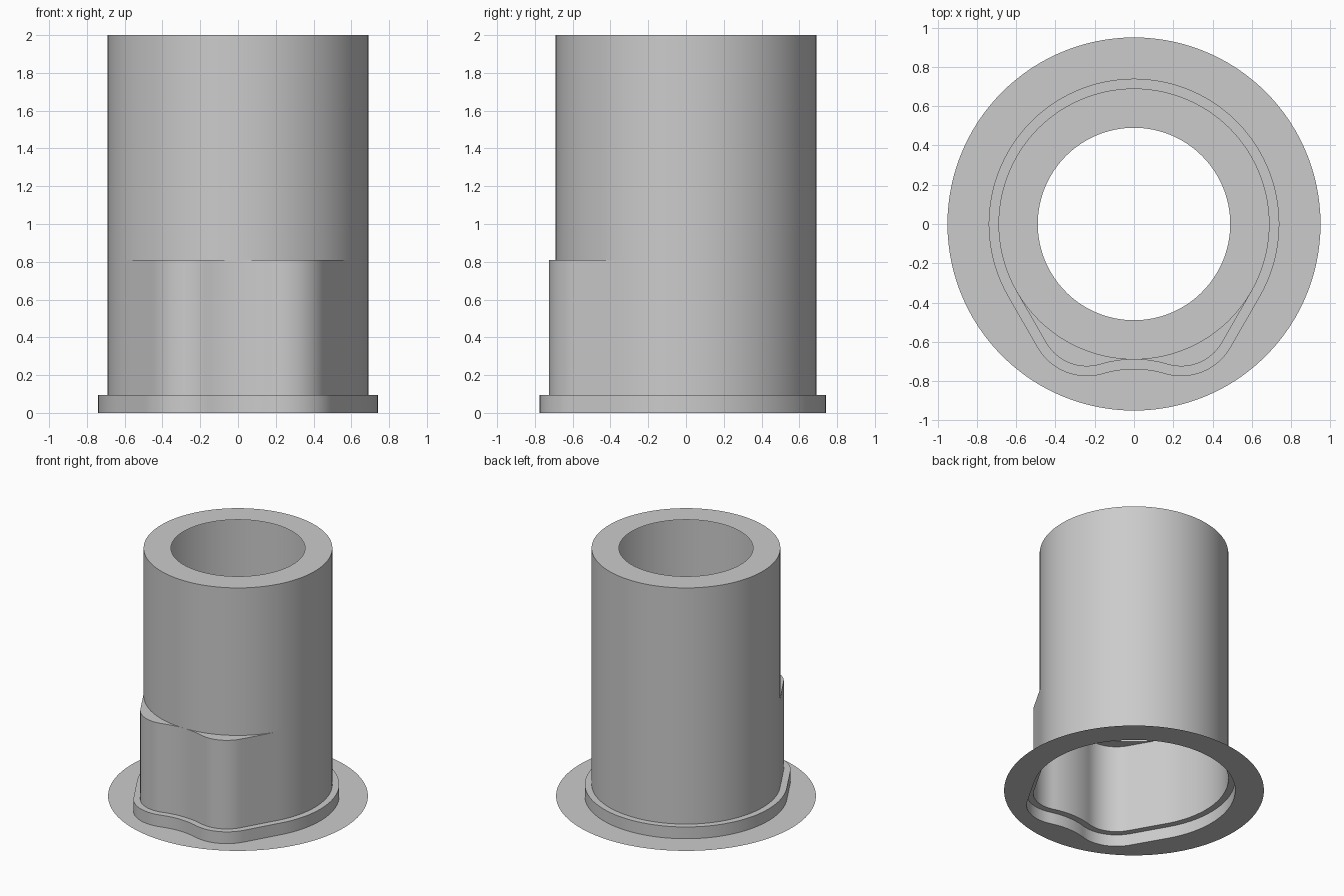
import bpy
import bmesh
from math import sin, cos, atan2, radians, pi, hypot
from mathutils import Vector

cube = bpy.data.objects.get("Cube")
if cube:
    bpy.data.objects.remove(cube, do_unlink=True)

grey = bpy.data.materials.new("plain grey")
grey.use_nodes = True
grey.diffuse_color = (0.6, 0.6, 0.6, 1)
grey.node_tree.nodes["Principled BSDF"].inputs["Base Color"].default_value = (0.6, 0.6, 0.6, 1)

TUBE_R, BORE_R, DISC_R = 0.69, 0.49, 0.95
STEP_Z, SLEEVE_Z, TOP_Z = 0.095, 0.81, 2.0
LOBE_X, LOBE_Y, LOBE_R = 0.24, -0.485, 0.24
DIP_R = 0.6


def arc(cx, cy, r, start, end, n):
    """Points along an arc, angles in degrees."""
    angles = [radians(start + (end - start) * i / n) for i in range(n + 1)]
    return [Vector((cx + r * cos(a), cy + r * sin(a))) for a in angles]


def lobed_outline(offset):
    """Round outline with two tangent lobes at the front and a dip between."""
    dip_y = -TUBE_R - DIP_R
    tilt = atan2(LOBE_X, LOBE_Y - dip_y) * 180 / pi
    # right half, from the middle of the dip round to the middle of the back
    half = arc(0, dip_y, DIP_R - offset, 90, 90 - tilt, 8)
    half += arc(LOBE_X, LOBE_Y, LOBE_R + offset, -90 - tilt, -30, 16)[1:]
    back = arc(0, 0, TUBE_R + offset, -30, 90, 40)
    half += [half[-1].lerp(back[0], t / 6) for t in range(1, 6)]
    half += back
    return half + [Vector((-p.x, p.y)) for p in reversed(half[1:-1])]


def rounded(outline, r):
    """Circle whose points line up with those of the outline."""
    return [p * (r / hypot(p.x, p.y)) for p in outline]


def loft(name, lower, z0, upper, z1):
    """Band of faces between two matching rings."""
    bm = bmesh.new()
    a = [bm.verts.new((p.x, p.y, z0)) for p in lower]
    b = [bm.verts.new((p.x, p.y, z1)) for p in upper]
    n = len(a)
    for i in range(n):
        j = (i + 1) % n
        bm.faces.new((a[i], a[j], b[j], b[i])).smooth = z0 != z1
    # close up the ledge where the two rings coincide
    bmesh.ops.remove_doubles(bm, verts=bm.verts[:], dist=0.0005)
    mesh = bpy.data.meshes.new(name)
    bm.to_mesh(mesh)
    bm.free()
    mesh.materials.append(grey)
    obj = bpy.data.objects.new(name, mesh)
    bpy.context.collection.objects.link(obj)
    return obj


sleeve = lobed_outline(0)
collar = lobed_outline(0.05)
tube = rounded(sleeve, TUBE_R)

# Thin base disc with a lobed opening
loft("base_disc", rounded(collar, DISC_R), 0, collar, 0)
# Low collar and its narrow step
loft("collar_wall", collar, 0, collar, STEP_Z)
loft("collar_step", collar, STEP_Z, sleeve, STEP_Z)
# Lobed lower sleeve and the ledges over its lobes
loft("lobed_sleeve", sleeve, STEP_Z, sleeve, SLEEVE_Z)
loft("lobe_ledges", sleeve, SLEEVE_Z, tube, SLEEVE_Z)
# Round upper tube and the ring around its opening
loft("upper_tube", tube, SLEEVE_Z, tube, TOP_Z)
loft("top_ring", tube, TOP_Z, rounded(sleeve, BORE_R), TOP_Z)
